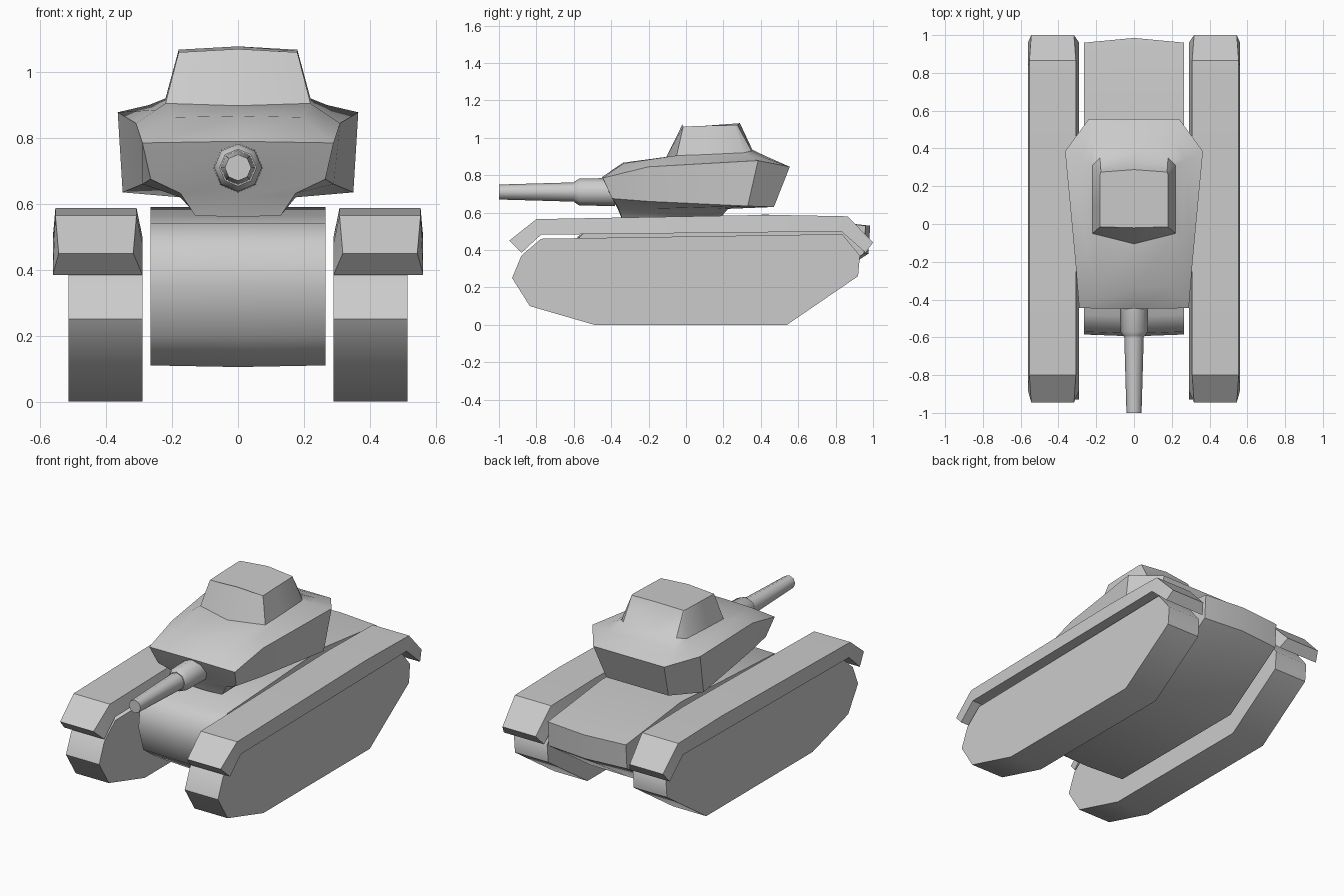
import bpy, bmesh, math

cube = bpy.data.objects.get("Cube")
if cube:
    bpy.data.objects.remove(cube)

grey = bpy.data.materials.new("plain grey")
grey.use_nodes = True
grey.diffuse_color = (0.6, 0.6, 0.6, 1)
grey.node_tree.nodes["Principled BSDF"].inputs["Base Color"].default_value = (0.6, 0.6, 0.6, 1)


def loft(name, rings, angle=45):
    """Skin a stack of closed rings, cap both ends, and smooth all but sharp edges."""
    bm = bmesh.new()
    loops = [[bm.verts.new(p) for p in ring] for ring in rings]
    for low, high in zip(loops, loops[1:]):
        for i in range(len(low)):
            j = (i + 1) % len(low)
            bm.faces.new((low[i], low[j], high[j], high[i]))
    bm.faces.new(loops[0])
    bm.faces.new(loops[-1])
    bmesh.ops.recalc_face_normals(bm, faces=bm.faces)
    mesh = bpy.data.meshes.new(name)
    bm.to_mesh(mesh)
    bm.free()
    mesh.materials.append(grey)
    obj = bpy.data.objects.new(name, mesh)
    bpy.context.collection.objects.link(obj)
    bpy.ops.object.select_all(action="DESELECT")
    obj.select_set(True)
    bpy.context.view_layer.objects.active = obj
    bpy.ops.object.shade_smooth_by_angle(angle=math.radians(angle))
    return obj


def mirrored(half):
    """Complete a ring whose first and last points lie on the centre line."""
    return half + [(-x, y, z) for x, y, z in reversed(half[1:-1])]


# Hull: side profile with slightly bowed nose, belly and tail
hull_profile = [(-0.57, 0.47), (-0.48, 0.54), (0.0, 0.565), (0.43, 0.59), (0.96, 0.53),
                (0.95, 0.38), (0.55, 0.11), (-0.42, 0.11), (-0.54, 0.2), (-0.585, 0.35)]


def hull_section(x, bow):
    return [(x, y + bow * (0.025 if y > 0.9 else -0.01 if y < -0.4 else 0),
             z - bow * (0.005 if z < 0.2 else 0)) for y, z in hull_profile]


loft("hull", [hull_section(-0.265, 0), hull_section(0, 1), hull_section(0.265, 0)])

# Tracks and fenders, one of each per side
track_profile = [(-0.93, 0.25), (-0.835, 0.1), (-0.49, 0), (0.54, 0), (0.92, 0.26),
                 (0.93, 0.37), (0.835, 0.485), (-0.775, 0.46), (-0.88, 0.37)]
fender_top = [(-0.945, 0.45), (-0.8, 0.565), (0.45, 0.588), (0.865, 0.58), (1.0, 0.44)]
fender_under = [(-0.88, 0.385), (-0.775, 0.482), (0.45, 0.495), (0.83, 0.5), (0.96, 0.385)]

for side, label in ((1, "left"), (-1, "right")):
    loft(label + "_track", [[(side * x, y, z) for y, z in track_profile] for x in (0.29, 0.515)])
    sections = []
    for top, under in zip(fender_top, fender_under):
        inset = 0.018 if abs(top[0]) > 0.9 else 0.008
        sections.append([(side * 0.29, *under), (side * 0.562, *under),
                         (side * (0.562 - inset), *top), (side * (0.3 + inset), *top)])
    loft(label + "_fender", sections, 30)

# Turret: neck, undercut, belt, roof and raised cupola
turret_rings = [
    [(0, -0.34, 0.56), (0.13, -0.34, 0.565), (0.13, -0.2, 0.57), (0.13, 0.1, 0.575),
     (0.1, 0.19, 0.58), (0, 0.19, 0.58)],
    [(0, -0.365, 0.62), (0.175, -0.365, 0.632), (0.175, -0.2, 0.62), (0.175, 0.15, 0.62),
     (0.13, 0.225, 0.62), (0, 0.225, 0.62)],
    [(0, -0.395, 0.675), (0.265, -0.395, 0.675), (0.29, -0.2, 0.66), (0.35, 0.33, 0.635),
     (0.21, 0.47, 0.63), (0, 0.47, 0.63)],
    [(0, -0.45, 0.79), (0.29, -0.445, 0.785), (0.31, -0.2, 0.845), (0.365, 0.385, 0.878),
     (0.24, 0.555, 0.845), (0, 0.555, 0.845)],
    [(0, -0.335, 0.867), (0.19, -0.335, 0.863), (0.25, -0.12, 0.885), (0.27, 0.34, 0.9),
     (0.22, 0.43, 0.89), (0, 0.43, 0.9)],
    [(0, -0.105, 0.898), (0.22, -0.05, 0.905), (0.22, 0.1, 0.91), (0.22, 0.31, 0.92),
     (0.18, 0.35, 0.93), (0, 0.355, 0.936)],
    [(0, -0.02, 1.07), (0.18, -0.015, 1.06), (0.18, 0.1, 1.064), (0.18, 0.26, 1.068),
     (0.175, 0.275, 1.068), (0, 0.288, 1.078)],
]
loft("turret", [mirrored(ring) for ring in turret_rings])


# Gun: octagonal sleeve and tapered barrel
def octagon(y, radius):
    return [(radius * math.sin(i * math.pi / 4), y, 0.71 + radius * math.cos(i * math.pi / 4))
            for i in range(8)]


loft("gun_sleeve", [octagon(y, r) for y, r in ((-0.38, 0.075), (-0.57, 0.072), (-0.595, 0.056))], 50)
loft("gun_barrel", [octagon(y, r) for y, r in ((-0.55, 0.053), (-1.0, 0.04))], 50)
